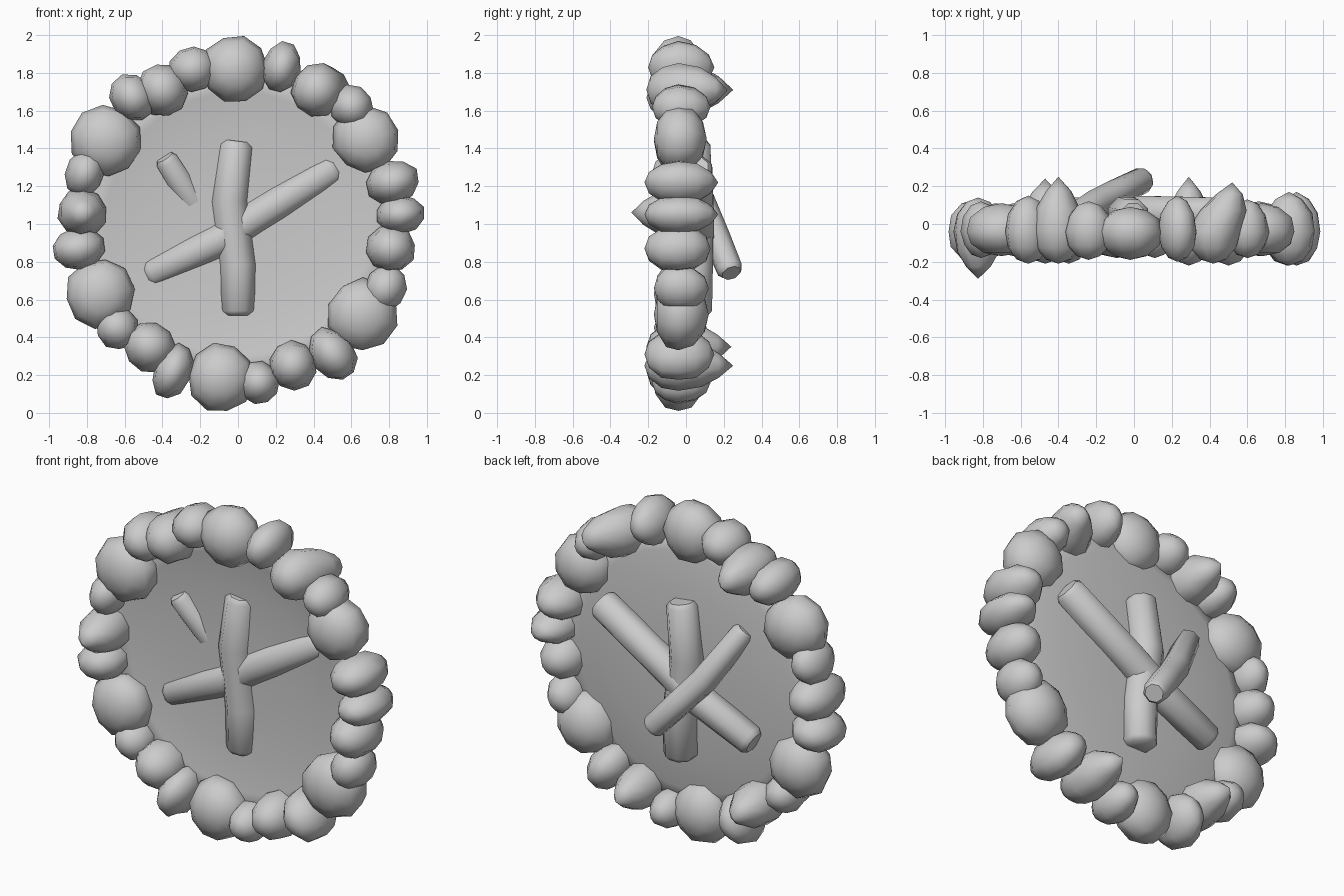
import bpy, bmesh, math, random
from mathutils import Vector

if "Cube" in bpy.data.objects:
    bpy.data.objects.remove(bpy.data.objects["Cube"])

random.seed(4)


def finish(bm, name, angle):
    bmesh.ops.recalc_face_normals(bm, faces=bm.faces)
    me = bpy.data.meshes.new(name)
    bm.to_mesh(me)
    bm.free()
    ob = bpy.data.objects.new(name, me)
    bpy.context.collection.objects.link(ob)
    bpy.ops.object.select_all(action='DESELECT')
    ob.select_set(True)
    bpy.context.view_layer.objects.active = ob
    bpy.ops.object.shade_smooth_by_angle(angle=math.radians(angle))
    return ob


def stone(name, x, z, radial, tangent, front, back, lean=0):
    """Faceted pebble, long axis pointing out from the ring centre."""
    bm = bmesh.new()
    bmesh.ops.create_uvsphere(bm, u_segments=10, v_segments=6, radius=1)
    a = math.atan2(z - 1, x)
    ca, sa = math.cos(a), math.sin(a)
    mid = -0.04
    depth_f, depth_b = mid - front, back - mid
    # pointed stones keep a broad shoulder under the tip
    fb = depth_f if depth_f < 0.18 else 0.18 + (depth_f - 0.18) * 0.5
    bb = depth_b if depth_b < 0.18 else 0.18 + (depth_b - 0.18) * 0.6
    for v in bm.verts:
        p = v.co.copy()
        j = random.uniform(0.98, 1.06)
        r, t = p.x * radial * j, p.y * tangent * 1.05 * j
        if abs(p.z) > 0.99:
            y = back if p.z > 0 else front
        else:
            y = mid + p.z * (bb if p.z > 0 else fb)
        shift = lean * max(p.z, 0)
        v.co = (x + r * ca - t * sa + shift, y, z + r * sa + t * ca)
    finish(bm, name, 60)


def log(name, pts, radii, sides=8):
    """Bent pole with chamfered ends swept along a short path."""
    pts = [Vector(p) for p in pts]
    d0 = (pts[1] - pts[0]).normalized()
    d1 = (pts[-1] - pts[-2]).normalized()
    c = 0.025
    path = [pts[0], pts[0] + d0 * c] + pts[1:-1] + [pts[-1] - d1 * c, pts[-1]]
    rad = [radii[0] * 0.75] + list(radii) + [radii[-1] * 0.75]
    bm = bmesh.new()
    rings = []
    for i, p in enumerate(path):
        d = (path[min(i + 1, len(path) - 1)] - path[max(i - 1, 0)]).normalized()
        u = d.cross(Vector((0, 1, 0))).normalized()
        w = d.cross(u)
        rings.append([bm.verts.new(p + rad[i] * (u * math.cos(t) + w * math.sin(t)))
                      for t in (2 * math.pi * (k + 0.5) / sides for k in range(sides))])
    for a, b in zip(rings, rings[1:]):
        for k in range(sides):
            n = (k + 1) % sides
            bm.faces.new((a[k], a[n], b[n], b[k]))
    bm.faces.new(rings[0])
    bm.faces.new(rings[-1])
    finish(bm, name, 50)


# ring of stones: centre x, z, radial radius, tangential radius, front y, back y
STONES = [
    (-0.02, 1.82, .175, .165, -.19, .09), (0.23, 1.83, .135, .095, -.20, .15),
    (0.42, 1.71, .14, .13, -.21, .22), (0.60, 1.62, .11, .11, -.18, .13),
    (0.68, 1.45, .175, .17, -.17, .11), (0.82, 1.22, .14, .11, -.22, .17),
    (0.86, 1.05, .13, .095, -.22, .17), (0.81, 0.87, .13, .12, -.22, .13),
    (0.78, 0.66, .11, .12, -.17, .12), (0.66, 0.52, .185, .18, -.17, .12),
    (0.50, 0.31, .15, .11, -.22, .15), (0.29, 0.25, .13, .12, -.22, .25),
    (0.11, 0.16, .11, .10, -.18, .13), (-0.09, 0.185, .18, .165, -.18, .10),
    (-0.345, 0.22, .15, .095, -.21, .13), (-0.47, 0.35, .13, .13, -.21, .24),
    (-0.64, 0.45, .11, .11, -.17, .11), (-0.73, 0.63, .18, .175, -.17, .11),
    (-0.845, 0.87, .14, .105, -.20, .13), (-0.825, 1.06, .13, .12, -.29, .14),
    (-0.81, 1.27, .10, .12, -.18, .12), (-0.70, 1.44, .19, .175, -.17, .11),
    (-0.56, 1.67, .13, .11, -.21, .15), (-0.40, 1.71, .14, .125, -.21, .25),
    (-0.24, 1.82, .12, .12, -.19, .12),
]
for i, s in enumerate(STONES):
    stone(f"ring_stone_{i + 1:02d}", *s, lean=0.1 if i == 2 else 0)

# thin, slightly dished ash bed inside the ring
bm = bmesh.new()
N = 32
loops = []
for r, y in [(.25, .024), (.5, .012), (.7, -.010), (.83, -.035)]:
    loops.append([bm.verts.new((r * math.cos(2 * math.pi * k / N), y,
                                1 + r * math.sin(2 * math.pi * k / N))) for k in range(N)])
bm.faces.new(loops[0])
for a, b in zip(loops, loops[1:]):
    for k in range(N):
        n = (k + 1) % N
        bm.faces.new((a[k], a[n], b[n], b[k]))
bed = finish(bm, "ash_bed", 40)
solid = bed.modifiers.new("thickness", 'SOLIDIFY')
solid.thickness = 0.01
solid.offset = 0

# crossed logs
log("upright_log", [(-0.005, .045, 1.44), (-0.045, .05, 1.12), (0, .05, .78), (0, .05, .515)],
    [.09, .10, .10, .095])
log("slanted_log", [(-0.485, .055, .73), (-0.1, .06, .91), (.08, .06, 1.03), (.52, .055, 1.30)],
    [.085, .095, .095, .09])
log("leaning_log", [(-0.39, -.005, 1.355), (-0.20, .11, 1.05), (-0.10, .16, .93), (.06, .24, .74)],
    [.065, .075, .075, .07])
